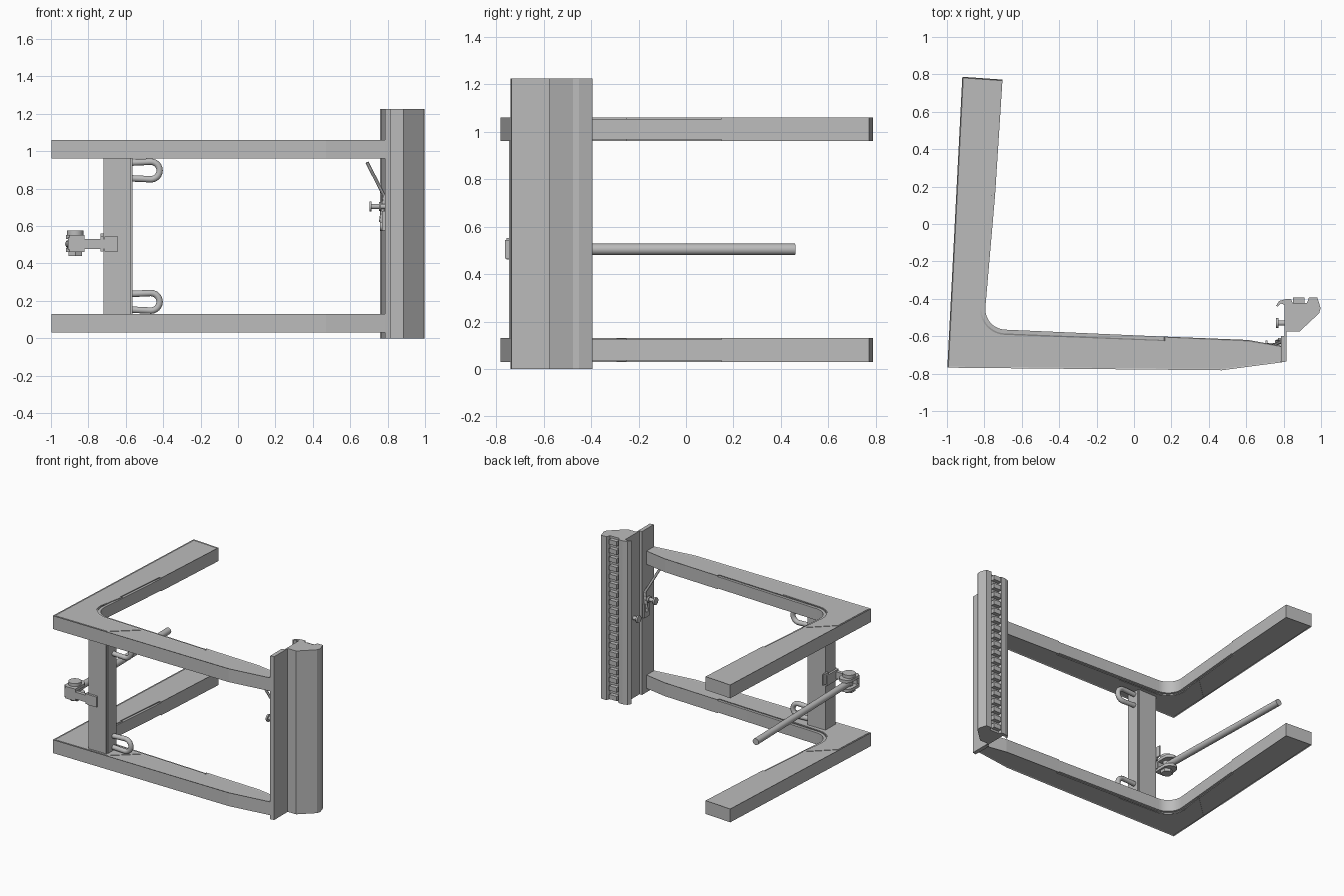
import bpy, bmesh, math
from mathutils import Vector

cube = bpy.data.objects.get("Cube")
if cube:
    bpy.data.objects.remove(cube, do_unlink=True)

grey = bpy.data.materials.new("steel grey")
grey.use_nodes = True
tone = (0.5, 0.5, 0.5, 1)
grey.diffuse_color = tone
grey.node_tree.nodes["Principled BSDF"].inputs["Base Color"].default_value = tone


def finish(name, bm):
    bmesh.ops.recalc_face_normals(bm, faces=bm.faces)
    mesh = bpy.data.meshes.new(name)
    bm.to_mesh(mesh)
    bm.free()
    mesh.materials.append(grey)
    ob = bpy.data.objects.new(name, mesh)
    bpy.context.collection.objects.link(ob)
    return ob


def smooth(ob):
    bpy.ops.object.select_all(action='DESELECT')
    ob.select_set(True)
    bpy.context.view_layer.objects.active = ob
    bpy.ops.object.shade_smooth_by_angle()
    return ob


def prism(name, pts, z0, z1, lip=0):
    """Extrude a plan outline in z; lip recesses both flat ends inside a rim."""
    bm = bmesh.new()
    base = bm.faces.new([bm.verts.new((x, y, z0)) for x, y in pts])
    ext = bmesh.ops.extrude_face_region(bm, geom=[base], use_keep_orig=True)
    bmesh.ops.translate(bm, vec=(0, 0, z1 - z0),
                        verts=[v for v in ext["geom"] if isinstance(v, bmesh.types.BMVert)])
    bmesh.ops.recalc_face_normals(bm, faces=bm.faces)
    if lip:
        caps = [f for f in bm.faces if abs(f.normal.z) > 0.9]
        bmesh.ops.inset_region(bm, faces=caps, thickness=0.008, depth=0)
        for f in caps:
            bmesh.ops.translate(bm, vec=f.normal * -lip, verts=f.verts)
    return finish(name, bm)


def box(name, x0, x1, y0, y1, z0, z1):
    return prism(name, [(x0, y0), (x1, y0), (x1, y1), (x0, y1)], z0, z1)


def rod(name, a, b, r, sides=24):
    a, b = Vector(a), Vector(b)
    bm = bmesh.new()
    bmesh.ops.create_cone(bm, cap_ends=True, segments=sides, radius1=r, radius2=r,
                          depth=(b - a).length)
    bm.transform((b - a).to_track_quat('Z', 'Y').to_matrix().to_4x4())
    bmesh.ops.translate(bm, vec=(a + b) / 2, verts=bm.verts)
    return smooth(finish(name, bm))


def inner_corner(r):
    """Rounded inside corner, from the side arm round to the front arm."""
    return [(-0.685 + r * math.cos(t), -0.455 + r * math.sin(t))
            for t in (math.radians(176 + 91 * i / 10) for i in range(11))]


# Two L-shaped arms
strip_edge = [(-0.743, 0.15)] + inner_corner(0.11) + [(0.16, -0.602)]
body_edge = [(-0.758, 0.15)] + inner_corner(0.13) + [(0.16, -0.62)]
arm_outline = ([(-0.998, -0.768), (-0.918, 0.787), (-0.703, 0.772), strip_edge[0]]
               + body_edge + [strip_edge[-1], (0.61, -0.62), (0.787, -0.652),
                              (0.787, -0.74), (0.47, -0.782)])
gusset = ([(-0.785, -0.25), (-0.968, -0.42), (-0.985, -0.757), (-0.55, -0.76), (-0.38, -0.612)]
          + inner_corner(0.14)[::-1])
for tag, z in (("lower", 0.03), ("upper", 0.96)):
    prism(tag + "_arm", arm_outline, z, z + 0.1, lip=0.004)
    smooth(prism(tag + "_inner_strip", strip_edge + body_edge[::-1], z + 0.006, z + 0.094))
    prism(tag + "_corner_gusset", gusset, z + 0.001, z + 0.099)

# Upright between the arms
box("upright", -0.72, -0.572, -0.745, -0.625, 0.12, 0.97)
box("upright_side_plate", -0.573, -0.564, -0.735, -0.635, 0.12, 0.97)

# U-shaped tie loops
for tag, zc in (("lower", 0.195), ("upper", 0.897)):
    path = [(-0.57, zc - 0.042)]
    path += [(-0.466 + 0.047 * math.cos(t), zc + 0.047 * math.sin(t))
             for t in (math.radians(-90 + 15 * i) for i in range(13))]
    path += [(-0.57, zc + 0.042)]
    curve = bpy.data.curves.new(tag + "_loop", 'CURVE')
    curve.dimensions = '3D'
    curve.bevel_depth = 0.018
    curve.bevel_resolution = 3
    curve.use_fill_caps = True
    line = curve.splines.new('POLY')
    line.points.add(len(path) - 1)
    for p, (x, z) in zip(line.points, path):
        p.co = (x, -0.67, z, 1)
    line.use_smooth = True
    curve.materials.append(grey)
    bpy.context.collection.objects.link(bpy.data.objects.new(tag + "_tie_loop", curve))

# Pivot clamp on the upright, with its long bar
box("clamp_pad", -0.715, -0.642, -0.762, -0.74, 0.465, 0.543)
box("clamp_link", -0.84, -0.69, -0.757, -0.73, 0.478, 0.53)
box("clamp_side_plate", -0.735, -0.718, -0.757, -0.62, 0.465, 0.543)
prism("clamp_wedge", [(-0.735, -0.64), (-0.718, -0.64), (-0.718, -0.585), (-0.728, -0.585)],
      0.48, 0.56)
ear = [(-0.82, -0.757), (-0.82, -0.66)]
ear += [(-0.87 + 0.05 * math.cos(t), -0.66 + 0.05 * math.sin(t))
        for t in (math.radians(20 * i) for i in range(1, 9))]
ear += [(-0.92, -0.66), (-0.92, -0.74), (-0.90, -0.757)]
for tag, z in (("lower", 0.462), ("upper", 0.53)):
    smooth(prism("clamp_ear_" + tag, ear, z, z + 0.022))
box("clamp_back", -0.91, -0.82, -0.757, -0.725, 0.475, 0.54)
rod("clamp_pin", (-0.87, -0.69, 0.45), (-0.87, -0.69, 0.565), 0.026)
rod("clamp_pin_head", (-0.87, -0.69, 0.552), (-0.87, -0.69, 0.575), 0.044)
rod("clamp_pin_nut", (-0.87, -0.69, 0.44), (-0.87, -0.69, 0.462), 0.042, 6)
rod("long_bar", (-0.872, -0.70, 0.504), (-0.9, 0.46, 0.504), 0.024)

# Tall rail: flange, thin web, hooked lip and grooved block
rail = [(0.785, -0.74), (0.815, -0.735), (0.815, -0.575), (0.885, -0.575), (0.99, -0.477),
        (0.998, -0.45), (0.98, -0.393), (0.935, -0.393), (0.925, -0.422), (0.848, -0.422),
        (0.84, -0.402), (0.81, -0.402), (0.775, -0.412), (0.76, -0.438), (0.768, -0.442),
        (0.785, -0.425), (0.805, -0.432), (0.805, -0.6), (0.785, -0.6)]
prism("rail", rail, 0, 1.225)

# Rack teeth in the groove
teeth = 19
pitch = 1.225 / teeth
for i in range(teeth):
    z = pitch * (i + 0.5)
    box("rack_tooth", 0.85, 0.912, -0.425, -0.393, z - pitch * 0.27, z + pitch * 0.27)

# Latch lever and knobs on the rail
rod("latch_lever", (0.69, -0.675, 0.94), (0.785, -0.63, 0.755), 0.009, 12)
rod("latch_lever_foot", (0.785, -0.63, 0.76), (0.765, -0.63, 0.62), 0.012, 12)


def knob(name, x0, x1, y, z):
    rod(name + "_stem", (x0, y, z), (x1, y, z), 0.014)
    rod(name + "_cap", (x0, y, z), (x0 + 0.012, y, z), 0.027)
    rod(name + "_collar", (x0 + 0.05, y, z), (x0 + 0.062, y, z), 0.024)


knob("latch_knob", 0.703, 0.79, -0.65, 0.705)
knob("web_knob", 0.76, 0.81, -0.53, 0.6)
box("latch_plate", 0.77, 0.787, -0.67, -0.61, 0.575, 0.68)
